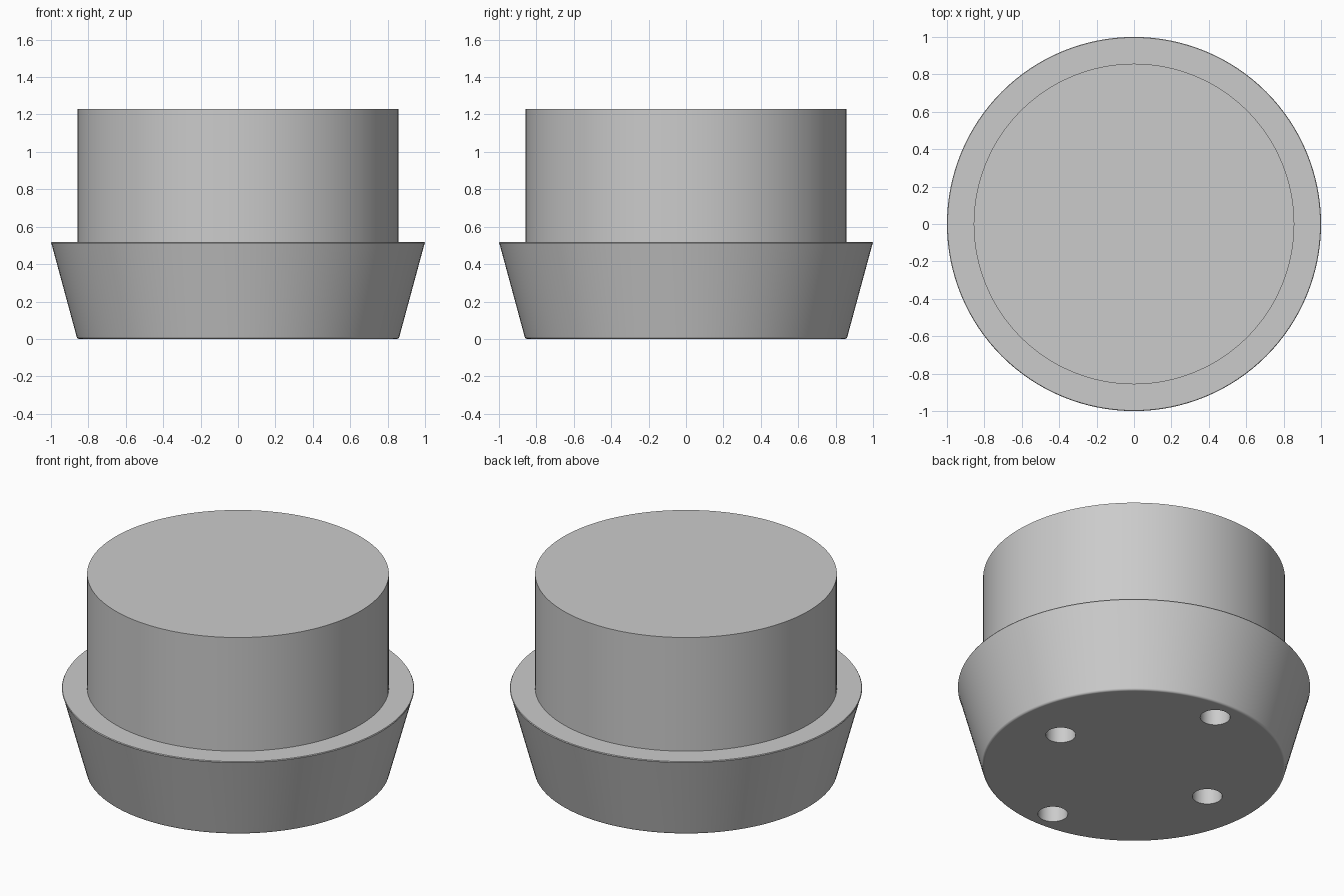
import bpy
import bmesh
from math import cos, sin, radians

SEGMENTS = 128
HOLE_RADIUS, HOLE_DEPTH = 0.085, 0.4

cube = bpy.data.objects.get("Cube")
if cube:
    bpy.data.objects.remove(cube, do_unlink=True)

# Plain grey used everywhere
grey = bpy.data.materials.new("plain grey")
grey.use_nodes = True
colour = (0.6, 0.6, 0.6, 1)
grey.diffuse_color = colour
grey.node_tree.nodes["Principled BSDF"].inputs["Base Color"].default_value = colour


def add_object(name, bm):
    bmesh.ops.recalc_face_normals(bm, faces=bm.faces)
    mesh = bpy.data.meshes.new(name)
    bm.to_mesh(mesh)
    bm.free()
    obj = bpy.data.objects.new(name, mesh)
    bpy.context.collection.objects.link(obj)
    mesh.materials.append(grey)
    return obj


def fillet(x, z, radius, start, end, steps=6):
    """Arc of profile points around (x, z), angles in degrees."""
    angles = [radians(start + (end - start) * i / steps) for i in range(steps + 1)]
    return [(x + radius * cos(a), z + radius * sin(a)) for a in angles]


# Body: flared base with softened lower edge, then a narrower drum on top
profile = fillet(0.848, 0.015, 0.015, -90, -15)
profile += [(0.997, 0.508), (1.0, 0.513), (0.997, 0.518)]
profile += [(0.857, 0.518), (0.857, 1.23)]

bm = bmesh.new()
verts = [bm.verts.new((x, 0, z)) for x, z in profile]
edges = [bm.edges.new(pair) for pair in zip(verts, verts[1:])]
bmesh.ops.spin(bm, geom=verts + edges, cent=(0, 0, 0), axis=(0, 0, 1),
               angle=radians(360), steps=SEGMENTS, use_merge=True)
bmesh.ops.remove_doubles(bm, verts=bm.verts, dist=0.0001)
bmesh.ops.holes_fill(bm, edges=[e for e in bm.edges if e.is_boundary], sides=0)
body = add_object("stepped_body", bm)

# Four blind holes in the underside, on a diamond layout
bm = bmesh.new()
for x, y in ((0.543, 0), (-0.543, 0), (0, 0.717), (0, -0.717)):
    made = bmesh.ops.create_cone(bm, cap_ends=True, segments=48, radius1=HOLE_RADIUS,
                                 radius2=HOLE_RADIUS, depth=HOLE_DEPTH * 2)
    bmesh.ops.translate(bm, verts=made["verts"], vec=(x, y, 0))
cutter = add_object("hole_cutter", bm)
cutter.hide_render = True

cut = body.modifiers.new("underside holes", "BOOLEAN")
cut.object = cutter
cut.operation = "DIFFERENCE"
cut.solver = "EXACT"

bpy.ops.object.select_all(action="DESELECT")
body.select_set(True)
bpy.context.view_layer.objects.active = body
bpy.ops.object.modifier_apply(modifier=cut.name)
bpy.data.objects.remove(cutter, do_unlink=True)

# Smooth walls with crisp steps and flat caps
bpy.ops.object.shade_smooth_by_angle(angle=radians(30))
weighted = body.modifiers.new("flat caps", "WEIGHTED_NORMAL")
weighted.keep_sharp = True
